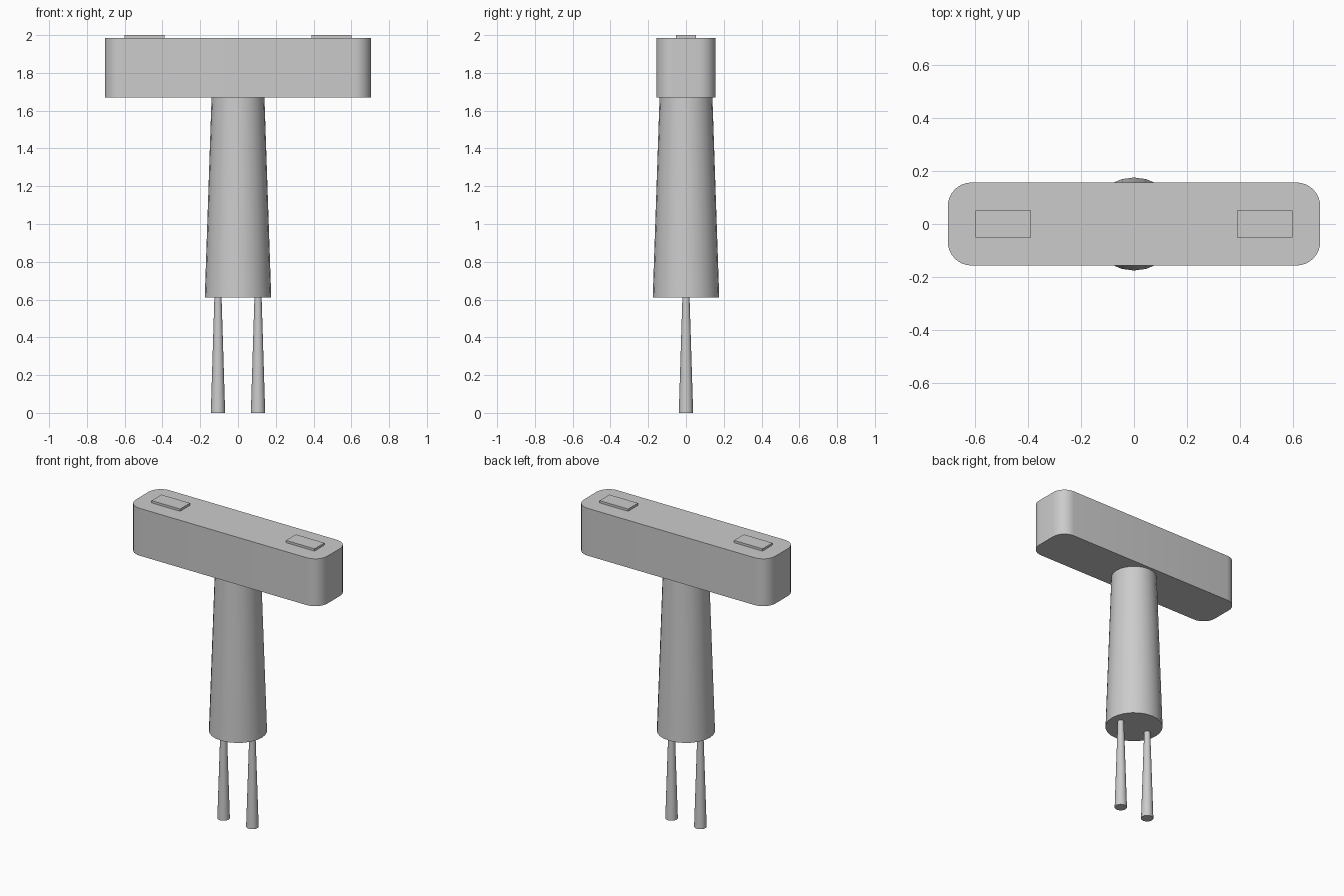
import bpy
import bmesh
import math

cube = bpy.data.objects.get("Cube")
if cube:
    bpy.data.objects.remove(cube, do_unlink=True)

grey = bpy.data.materials.new("plain_grey")
grey.use_nodes = True
colour = (0.6, 0.6, 0.6, 1)
grey.diffuse_color = colour
grey.node_tree.nodes["Principled BSDF"].inputs["Base Color"].default_value = colour


def finish(name, bm):
    mesh = bpy.data.meshes.new(name)
    bmesh.ops.recalc_face_normals(bm, faces=bm.faces[:])
    bm.to_mesh(mesh)
    bm.free()
    mesh.materials.append(grey)
    obj = bpy.data.objects.new(name, mesh)
    bpy.context.collection.objects.link(obj)
    bpy.ops.object.select_all(action="DESELECT")
    obj.select_set(True)
    bpy.context.view_layer.objects.active = obj
    bpy.ops.object.shade_smooth_by_angle(angle=math.radians(35))
    return obj


def box(name, x, half_x, half_y, z0, z1, corner=0):
    bm = bmesh.new()
    bmesh.ops.create_cube(bm, size=2)
    bmesh.ops.scale(bm, vec=(half_x, half_y, (z1 - z0) / 2), verts=bm.verts)
    bmesh.ops.translate(bm, vec=(x, 0, (z0 + z1) / 2), verts=bm.verts)
    if corner:
        upright = [e for e in bm.edges
                   if abs(e.verts[0].co.z - e.verts[1].co.z) > 0.01]
        bmesh.ops.bevel(bm, geom=upright, offset=corner, segments=8,
                        profile=0.5, affect="EDGES")
    return finish(name, bm)


def taper(name, x, r0, r1, z0, z1, sides):
    bm = bmesh.new()
    bmesh.ops.create_cone(bm, cap_ends=True, segments=sides,
                          radius1=r0, radius2=r1, depth=z1 - z0)
    bmesh.ops.translate(bm, vec=(x, 0, (z0 + z1) / 2), verts=bm.verts)
    return finish(name, bm)


# Rounded crossbar and tapered stem
box("crossbar", 0, 0.705, 0.157, 1.67, 1.985, corner=0.09)
taper("stem", 0, 0.176, 0.14, 0.61, 1.67, 24)

# Paired top plates and prongs
for side, s in (("left", 1), ("right", -1)):
    box(side + "_top_plate", s * 0.495, 0.105, 0.052, 1.985, 2.0)
    taper(side + "_prong", s * 0.106, 0.038, 0.019, 0, 0.61, 24)
